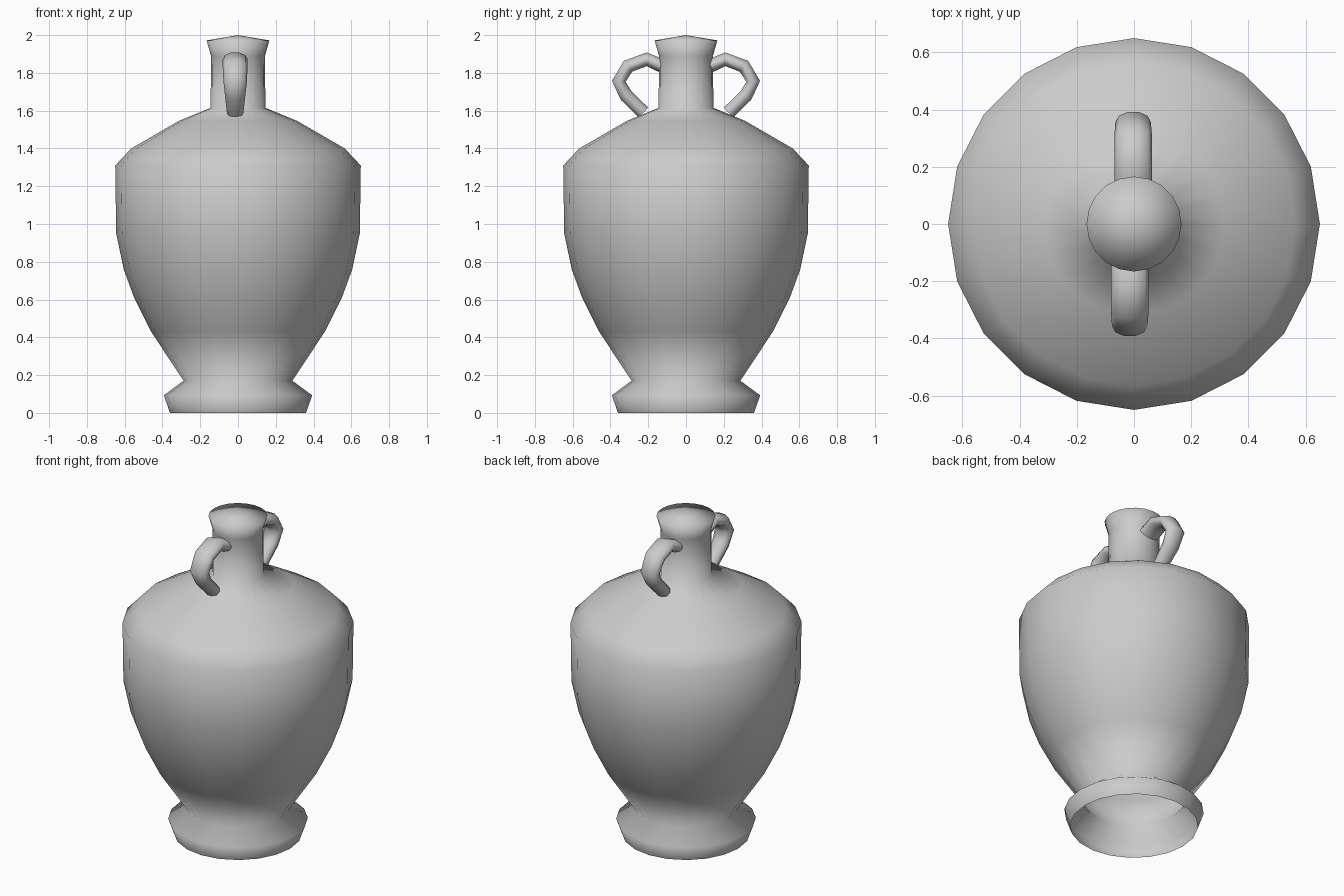
import bpy, bmesh, math
from mathutils import Vector

if "Cube" in bpy.data.objects:
    bpy.data.objects.remove(bpy.data.objects["Cube"])


def finish(name, bm, angle):
    mesh = bpy.data.meshes.new(name)
    bm.to_mesh(mesh)
    bm.free()
    obj = bpy.data.objects.new(name, mesh)
    bpy.context.collection.objects.link(obj)
    bpy.ops.object.select_all(action='DESELECT')
    obj.select_set(True)
    bpy.context.view_layer.objects.active = obj
    bpy.ops.object.shade_smooth_by_angle(angle=math.radians(angle))
    return obj


def bridge(bm, a, b):
    n = len(a)
    for i in range(n):
        bm.faces.new((a[i], a[(i + 1) % n], b[(i + 1) % n], b[i]))


# Lathed body: foot, belly, shoulder, neck and closed lip; open underneath
SIDES = 20
profile = [(0.36, 0), (0.393, 0.093), (0.288, 0.17), (0.46, 0.43),
           (0.55, 0.61), (0.605, 0.76), (0.645, 0.95), (0.65, 1.31),
           (0.565, 1.40), (0.315, 1.545), (0.145, 1.615),
           (0.143, 1.89), (0.166, 1.972)]
bm = bmesh.new()
rings = []
for r, z in profile:
    rings.append([bm.verts.new((r * math.cos(2 * math.pi * i / SIDES),
                                r * math.sin(2 * math.pi * i / SIDES), z))
                  for i in range(SIDES)])
for lower, upper in zip(rings, rings[1:]):
    bridge(bm, lower, upper)
apex = bm.verts.new((0, 0, 2.0))
for i in range(SIDES):
    bm.faces.new((rings[-1][i], rings[-1][(i + 1) % SIDES], apex))
finish("amphora_body", bm, 120)


# Looped handles: tapering oval section swept from neck to shoulder
path = [(0.13, 1.838), (0.208, 1.872), (0.307, 1.835), (0.356, 1.755),
        (0.317, 1.68), (0.225, 1.59)]
widths = [0.066, 0.066, 0.066, 0.062, 0.054, 0.044]


def handle(name, side, x0):
    bm = bmesh.new()
    pts = [Vector((0, side * y, z)) for y, z in path]
    rings = []
    for k, p in enumerate(pts):
        t = (pts[min(k + 1, len(pts) - 1)] - pts[max(k - 1, 0)]).normalized()
        across = Vector((1, 0, 0))
        normal = t.cross(across)
        rings.append([bm.verts.new(p + across * (x0 + widths[k] * math.cos(a))
                                   + normal * (0.038 * math.sin(a)))
                      for a in (2 * math.pi * i / 10 for i in range(10))])
    for a, b in zip(rings, rings[1:]):
        bridge(bm, a, b)
    bm.faces.new(rings[0])
    bm.faces.new(rings[-1])
    bmesh.ops.recalc_face_normals(bm, faces=bm.faces)
    finish(name, bm, 65)


handle("front_handle", -1, -0.015)
handle("back_handle", 1, -0.003)
